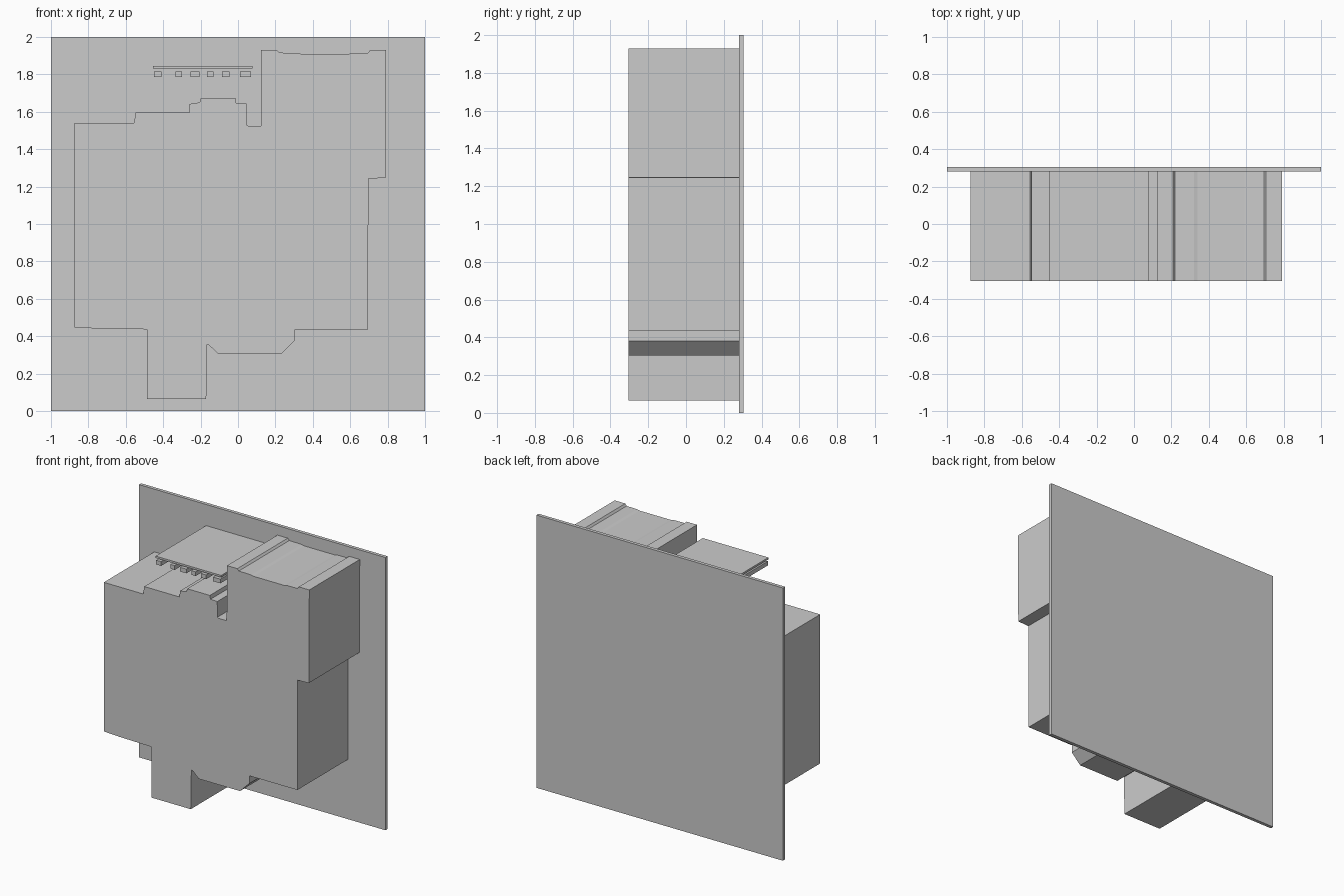
import bpy, bmesh

FRONT, BACK, PLATE_BACK = -0.305, 0.28, 0.305


def extrude_profile(name, points, y0, y1):
    """Solid prism from an outline in the x-z plane."""
    bm = bmesh.new()
    face = bm.faces.new([bm.verts.new((x, y0, z)) for x, z in points])
    result = bmesh.ops.extrude_face_region(bm, geom=[face], use_keep_orig=True)
    moved = [v for v in result["geom"] if isinstance(v, bmesh.types.BMVert)]
    bmesh.ops.translate(bm, verts=moved, vec=(0, y1 - y0, 0))
    bmesh.ops.recalc_face_normals(bm, faces=bm.faces)
    mesh = bpy.data.meshes.new(name)
    bm.to_mesh(mesh)
    bm.free()
    obj = bpy.data.objects.new(name, mesh)
    bpy.context.collection.objects.link(obj)
    return obj


def block(name, x0, x1, z0, z1, y0=FRONT, y1=BACK):
    return extrude_profile(name, [(x0, z0), (x1, z0), (x1, z1), (x0, z1)], y0, y1)


# Square back plate
block("back_plate", -1, 1, 0, 2, BACK, PLATE_BACK)

# Main body: stepped silhouette, clockwise from upper left
body = [
    (-0.875, 1.54), (-0.556, 1.54), (-0.547, 1.597), (-0.26, 1.597),
    (-0.258, 1.642), (-0.205, 1.65), (-0.198, 1.674), (-0.015, 1.674),
    (-0.01, 1.647), (0.045, 1.645), (0.046, 1.53), (0.055, 1.525),
    (0.122, 1.525), (0.124, 1.93), (0.208, 1.93), (0.22, 1.916),
    (0.32, 1.914), (0.34, 1.909), (0.59, 1.909), (0.61, 1.914),
    (0.695, 1.915), (0.706, 1.93), (0.792, 1.93), (0.788, 1.246),
    (0.697, 1.243), (0.695, 0.437), (0.305, 0.437), (0.305, 0.38),
    (0.23, 0.305), (-0.105, 0.305), (-0.155, 0.352), (-0.165, 0.357),
    (-0.17, 0.065), (-0.487, 0.065), (-0.487, 0.437), (-0.75, 0.441),
    (-0.875, 0.447),
]
extrude_profile("main_body", body, FRONT, BACK)

# Thin shelf above the left shoulder
block("upper_shelf", -0.455, 0.077, 1.831, 1.845)

# Plain ribs under the shelf
ribs = [(-0.45, -0.41), (-0.335, -0.30), (-0.255, -0.205),
        (-0.165, -0.13), (-0.085, -0.045), (0.01, 0.07)]
for i, (x0, x1) in enumerate(ribs):
    block(f"shelf_rib_{i + 1}", x0, x1, 1.785, 1.816)
